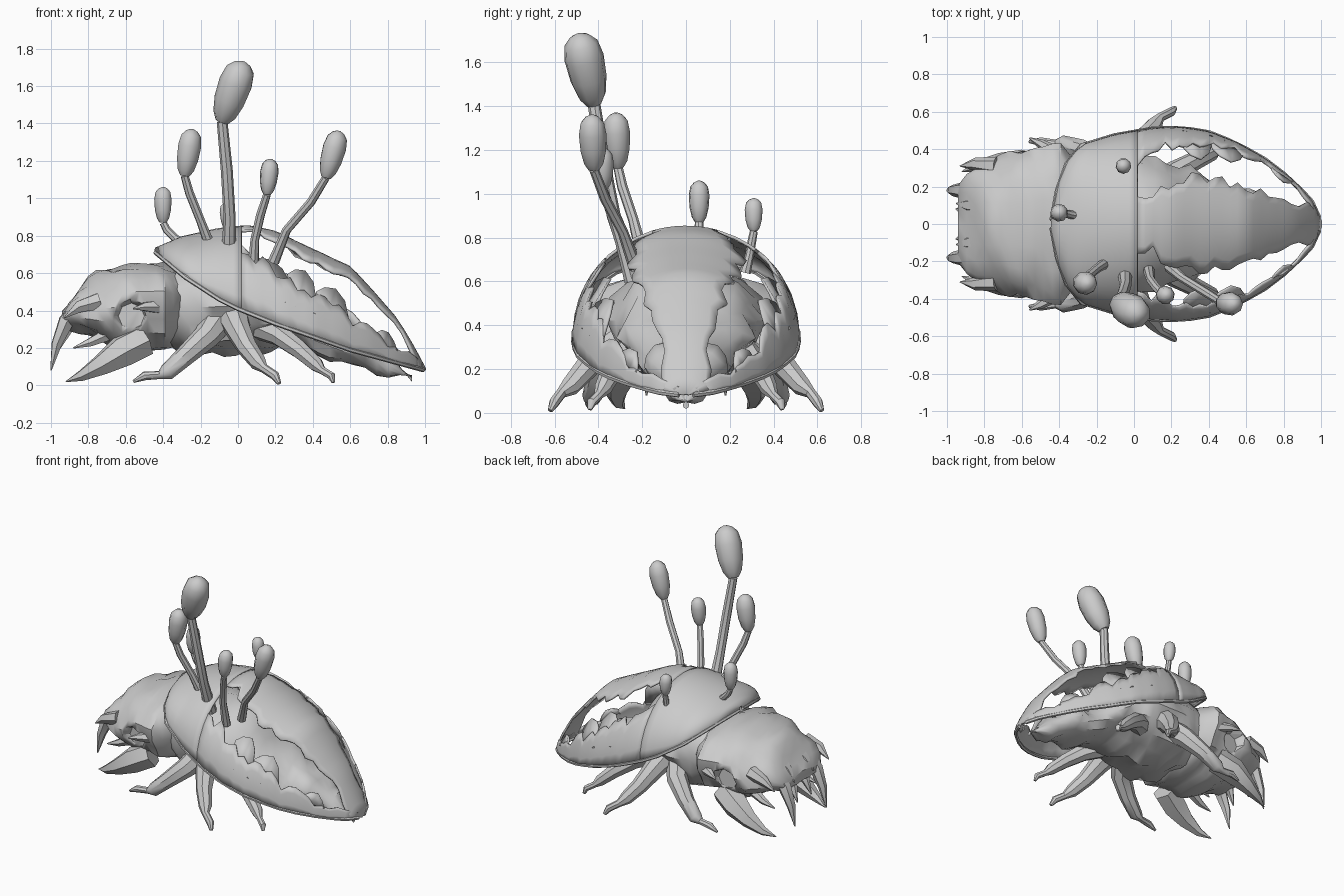
import bpy, bmesh, math, random
from mathutils import Vector, noise

random.seed(4)
cube = bpy.data.objects.get("Cube")
if cube:
    bpy.data.objects.remove(cube)

GREY = (0.6, 0.6, 0.6, 1)
mat = bpy.data.materials.new("plain grey")
mat.use_nodes = True
mat.diffuse_color = GREY
mat.node_tree.nodes["Principled BSDF"].inputs["Base Color"].default_value = GREY


def lerp(table, x):
    """Piecewise-linear lookup in (x, value) pairs."""
    for (x0, v0), (x1, v1) in zip(table, table[1:]):
        if x <= x1:
            f = max(0, (x - x0) / (x1 - x0))
            return v0 + (v1 - v0) * f
    return table[-1][1]


def skin(name, rings, closed=True, caps=True, thickness=0, angle=40):
    """Join rows of points into one surface."""
    bm = bmesh.new()
    rows = [[bm.verts.new(p) for p in ring] for ring in rings]
    n = len(rows[0])
    for a, b in zip(rows, rows[1:]):
        for i in range(n if closed else n - 1):
            j = (i + 1) % n
            bm.faces.new((a[i], a[j], b[j], b[i]))
    if closed and caps:
        bm.faces.new(rows[0][::-1])
        bm.faces.new(rows[-1])
    bmesh.ops.remove_doubles(bm, verts=bm.verts, dist=0.0005)
    bmesh.ops.recalc_face_normals(bm, faces=bm.faces)
    mesh = bpy.data.meshes.new(name)
    bm.to_mesh(mesh)
    bm.free()
    ob = bpy.data.objects.new(name, mesh)
    bpy.context.collection.objects.link(ob)
    mesh.materials.append(mat)
    bpy.ops.object.select_all(action='DESELECT')
    ob.select_set(True)
    bpy.context.view_layer.objects.active = ob
    bpy.ops.object.shade_smooth_by_angle(angle=math.radians(angle))
    if thickness:
        mod = ob.modifiers.new("thickness", 'SOLIDIFY')
        mod.thickness = thickness
        mod.offset = 0
    return ob


def tube(name, path, radii, sides=8):
    """Round limb along a path with one radius per point."""
    pts = [Vector(p) for p in path]
    old = (pts[1] - pts[0]).normalized()
    quat = old.to_track_quat('Z', 'Y')
    rings = []
    for i, p in enumerate(pts):
        t = (pts[min(i + 1, len(pts) - 1)] - pts[max(i - 1, 0)]).normalized()
        quat = old.rotation_difference(t) @ quat
        old = t
        rings.append([p + quat @ Vector((math.cos(k), math.sin(k), 0)) * radii[i]
                      for k in (math.tau * j / sides for j in range(sides))])
    return skin(name, rings)


def loft(name, stations, steps, sides, rough):
    """Lumpy body along x from (x, bottom, top, half width) stations."""
    cols = [[(s[0], s[c]) for s in stations] for c in (1, 2, 3)]
    x0, x1 = stations[0][0], stations[-1][0]
    rings = []
    for i in range(steps + 1):
        x = x0 + (x1 - x0) * i / steps
        lo, hi, w = (lerp(c, x) for c in cols)
        ring = []
        for j in range(sides):
            k = math.tau * j / sides
            p = Vector((x, w * math.cos(k), (lo + hi) / 2 + (hi - lo) / 2 * math.sin(k)))
            lump = noise.noise(Vector((x, abs(p.y), p.z)) * 7) * rough
            ring.append(p + Vector((0, math.cos(k), math.sin(k))) * lump)
        rings.append(ring)
    return skin(name, rings)


# Inner body and tapering abdomen
loft("abdomen", [(-0.45, 0.24, 0.6, 0.3), (-0.25, 0.17, 0.66, 0.36), (0, 0.17, 0.68, 0.36),
                 (0.2, 0.2, 0.64, 0.31), (0.33, 0.18, 0.46, 0.27), (0.5, 0.14, 0.37, 0.21),
                 (0.68, 0.09, 0.28, 0.14), (0.8, 0.06, 0.17, 0.08), (0.93, 0.03, 0.06, 0.015)],
     22, 16, 0.07)

# Head with hollow eye sockets
head = loft("head", [(-0.94, 0.33, 0.39, 0.2), (-0.88, 0.29, 0.48, 0.3), (-0.8, 0.25, 0.56, 0.34),
                     (-0.68, 0.19, 0.64, 0.38), (-0.53, 0.16, 0.68, 0.42),
                     (-0.4, 0.18, 0.66, 0.43), (-0.3, 0.24, 0.6, 0.33)], 14, 20, 0.06)
for s in (1, -1):
    cutter = tube("socket_cutter", [(-0.57, s * 0.33, 0.37), (-0.59, s * 0.52, 0.37)], [0.07, 0.14])
    mod = head.modifiers.new("socket", 'BOOLEAN')
    mod.operation = 'DIFFERENCE'
    mod.object = cutter
    bpy.context.view_layer.objects.active = head
    bpy.ops.object.modifier_apply(modifier=mod.name)
    bpy.data.objects.remove(cutter)

# Domed shell: outline, rim height and ridge height along x
WIDTH = [(-0.44, 0.02), (-0.41, 0.18), (-0.36, 0.32), (-0.28, 0.42), (-0.1, 0.475), (0.1, 0.51),
         (0.25, 0.515), (0.4, 0.49), (0.55, 0.43), (0.7, 0.345), (0.85, 0.23), (0.95, 0.12), (1.0, 0.01)]
RIM = [(-0.44, 0.71), (-0.2, 0.51), (0, 0.41), (0.2, 0.33), (0.6, 0.19), (1.0, 0.08)]
RIDGE = [(-0.44, 0.73), (-0.3, 0.79), (-0.1, 0.835), (0.05, 0.85), (0.2, 0.82), (0.3, 0.77),
         (0.45, 0.7), (0.6, 0.63), (0.72, 0.5), (0.85, 0.35), (0.94, 0.2), (1.0, 0.085)]
EDGE = math.pi / 2


def shell_point(x, a):
    z = lerp(RIM, x)
    return Vector((x, lerp(WIDTH, x) * math.sin(a), z + (lerp(RIDGE, x) - z) * math.cos(a)))


def shell_sheet(name, x0, x1, steps, cols, start, end):
    rings = []
    for i in range(steps + 1):
        x = x0 + (x1 - x0) * i / steps
        a, b = start(x), end(x)
        rings.append([shell_point(x, a + (b - a) * j / cols) for j in range(cols + 1)])
    return skin(name, rings, closed=False, thickness=0.014)


def ragged(table, amount):
    return lambda x: lerp(table, x) + random.uniform(-amount, amount)


SPINE = [(-0.1, 0.45), (0.1, 0.3), (0.25, 0.5), (0.45, 0.52), (0.65, 0.5), (0.8, 0.45), (0.9, 0.5), (0.95, 1.5)]
BAND = [(0, 0.7), (0.12, 0.9), (0.3, 1.0), (0.5, 1.12), (0.7, 1.22), (0.88, 1.3), (0.93, 1.0), (0.97, 0.6)]
shell_sheet("shell_front", -0.44, 0.02, 10, 20, lambda x: -EDGE, lambda x: EDGE)
shell_sheet("shell_spine", 0.02, 1.0, 24, 8, lambda x: -min(EDGE, ragged(SPINE, 0.08)(x)),
            lambda x: min(EDGE, ragged(SPINE, 0.08)(x)))
for s, side in ((1, "left"), (-1, "right")):
    shell_sheet(side + "_shell_band", 0.02, 0.98, 26, 4, lambda x: s * ragged(BAND, 0.1)(x), lambda x: s * EDGE)
    # Torn flaps standing up from the band
    for x, a, wide in ((0.34, 0.72, 0.09), (0.5, 0.8, 0.1), (0.79, 0.95, 0.06)):
        low = [shell_point(x + d * wide, s * 1.3) for d in (-1, -0.3, 0.3, 1)]
        high = [shell_point(x + d * wide, s * (a + abs(d) * 0.25)) for d in (-0.8, -0.4, 0.2, 0.7)]
        skin(side + "_shell_flap", [low, high], closed=False, thickness=0.012)
    # Thickened lip
    xs = [-0.44, -0.41, -0.36, -0.28] + [-0.1 + 0.1 * i for i in range(11)] + [0.95, 0.99]
    tube(side + "_shell_lip", [shell_point(x, s * EDGE) for x in xs], [0.013] * len(xs), 6)

# Mirrored limbs and jaws
LEGS = {
    "front_leg": ([(-0.1, 0.22, 0.36), (-0.17, 0.34, 0.26), (-0.28, 0.4, 0.16), (-0.38, 0.43, 0.07),
                   (-0.42, 0.43, 0.055), (-0.5, 0.44, 0.05), (-0.56, 0.44, 0.02)],
                  [0.09, 0.07, 0.055, 0.045, 0.022, 0.024, 0.008]),
    "middle_leg": ([(-0.03, 0.25, 0.38), (0, 0.37, 0.3), (0.05, 0.46, 0.2), (0.11, 0.53, 0.12),
                    (0.14, 0.57, 0.09), (0.2, 0.6, 0.05), (0.22, 0.62, 0.01)],
                   [0.09, 0.07, 0.055, 0.045, 0.025, 0.025, 0.012]),
    "rear_leg": ([(0.12, 0.2, 0.32), (0.22, 0.28, 0.27), (0.33, 0.34, 0.19), (0.42, 0.38, 0.11),
                  (0.45, 0.4, 0.08), (0.5, 0.43, 0.05), (0.51, 0.44, 0.015)],
                 [0.08, 0.06, 0.05, 0.04, 0.022, 0.022, 0.01]),
}
JAWS = {
    "mandible": ([(-0.5, 0.27, 0.24), (-0.62, 0.31, 0.18), (-0.73, 0.32, 0.11), (-0.84, 0.31, 0.05),
                  (-0.92, 0.28, 0.02)], [0.09, 0.09, 0.06, 0.03, 0.003]),
    "tusk": ([(-0.84, 0.17, 0.42), (-0.92, 0.18, 0.34), (-0.97, 0.18, 0.22), (-1.0, 0.18, 0.08)],
             [0.06, 0.045, 0.03, 0.004]),
    "fang": ([(-0.68, 0.22, 0.28), (-0.79, 0.24, 0.23), (-0.88, 0.24, 0.2)], [0.04, 0.025, 0.004]),
    "inner_tooth": ([(-0.83, 0.07, 0.36), (-0.91, 0.07, 0.3), (-0.95, 0.08, 0.2)], [0.04, 0.03, 0.004]),
    "cheek_spike": ([(-0.74, 0.31, 0.45), (-0.85, 0.32, 0.42), (-0.93, 0.31, 0.36)], [0.05, 0.035, 0.003]),
    "brow_spike": ([(-0.8, 0.1, 0.47), (-0.88, 0.1, 0.42), (-0.95, 0.11, 0.36)], [0.06, 0.04, 0.003]),
    "rear_spur": ([(-0.42, 0.38, 0.42), (-0.5, 0.43, 0.42), (-0.56, 0.46, 0.41)], [0.04, 0.025, 0.004]),
}
for part, (path, radii) in {**LEGS, **JAWS}.items():
    for s, side in ((1, "left"), (-1, "right")):
        tube(side + "_" + part, [(x, s * y, z) for x, y, z in path], radii, 8 if part in LEGS else 6)

# Club-topped stalks: path, stalk radius, club end, club radius
CLUB = [(0, 0.4), (0.12, 0.7), (0.35, 0.92), (0.65, 1), (0.86, 0.85), (0.96, 0.5), (1, 0.15)]
STALKS = [
    ([(-0.05, -0.24, 0.66), (-0.045, -0.33, 0.9), (-0.06, -0.38, 1.15), (-0.085, -0.42, 1.41)],
     0.032, (0.03, -0.49, 1.73), 0.092),
    ([(-0.14, -0.2, 0.72), (-0.2, -0.24, 0.88), (-0.26, -0.29, 1.03), (-0.285, -0.31, 1.12)],
     0.024, (-0.245, -0.32, 1.37), 0.063),
    ([(0.19, -0.23, 0.66), (0.26, -0.29, 0.83), (0.39, -0.37, 0.98), (0.47, -0.42, 1.11)],
     0.024, (0.54, -0.43, 1.36), 0.064),
    ([(0.08, -0.25, 0.6), (0.09, -0.3, 0.78), (0.12, -0.34, 0.91), (0.155, -0.38, 1.02)],
     0.024, (0.175, -0.38, 1.21), 0.05),
    ([(-0.28, 0.04, 0.74), (-0.34, 0.05, 0.79), (-0.38, 0.06, 0.83), (-0.4, 0.06, 0.87)],
     0.022, (-0.4, 0.06, 1.06), 0.048),
    ([(-0.05, 0.27, 0.64), (-0.05, 0.29, 0.72), (-0.05, 0.3, 0.78), (-0.05, 0.31, 0.83)],
     0.02, (-0.06, 0.31, 0.98), 0.042),
]
for path, thin, tip, fat in STALKS:
    tube("stalk", path, [thin * 1.3, thin, thin, thin * 0.9])
    base, tip = Vector(path[-1]), Vector(tip)
    tube("stalk_club", [base.lerp(tip, f) for f, _ in CLUB], [fat * r for _, r in CLUB], 9)
